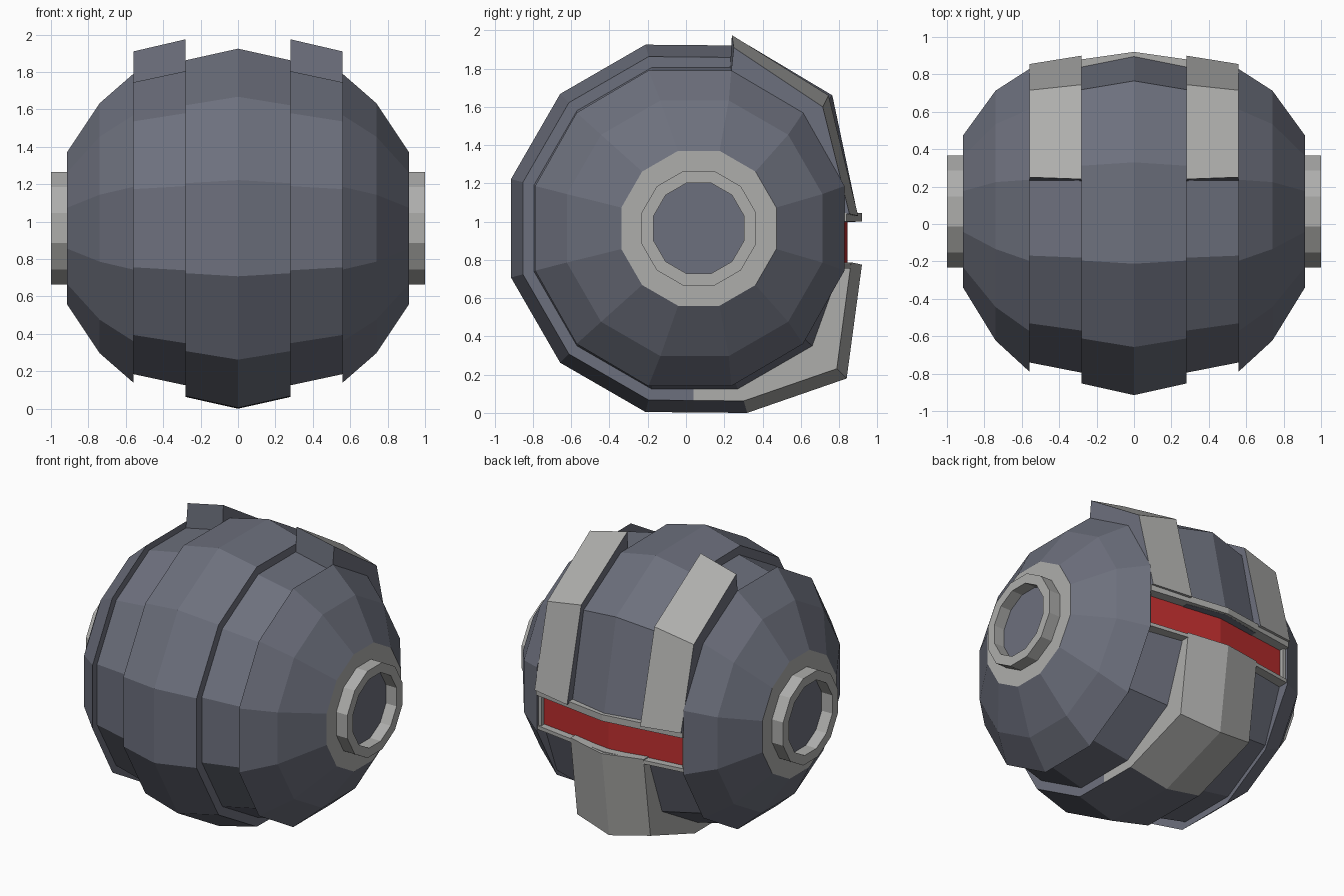
import bpy, bmesh, math

if "Cube" in bpy.data.objects:
    bpy.data.objects.remove(bpy.data.objects["Cube"])

ZC = 0.965   # height of the sideways axis


def material(name, rgb):
    m = bpy.data.materials.new(name)
    m.diffuse_color = (*rgb, 1)
    m.use_nodes = True
    m.node_tree.nodes["Principled BSDF"].inputs["Base Color"].default_value = m.diffuse_color
    return m


BODY = material("slate grey", (0.152, 0.162, 0.205))
TRIM = material("light grey", (0.42, 0.42, 0.41))
RED = material("visor red", (0.52, 0.028, 0.028))


def ring(cy, apothem, ysc=1.0, ymax=9.0):
    """Twelve-sided ring in the YZ plane, flat on top."""
    r = apothem / math.cos(math.radians(15))
    return [(min(cy + ysc * r * math.cos(a), ymax), ZC + r * math.sin(a))
            for a in (math.radians(15 + 30 * k) for k in range(12))]


def scaled(pts, s, cy=0.045):
    return [(cy + (y - cy) * s, ZC + (z - ZC) * s) for y, z in pts]


def loft(name, stations, mats, rule=None, sign=1, loop=False):
    """Join (x, YZ profile) stations; end caps, or closed into a tube by loop."""
    bm = bmesh.new()
    rows = [[bm.verts.new((sign * x, y, z)) for y, z in pts] for x, pts in stations]
    n = len(rows[0])
    pairs = list(zip(rows, rows[1:])) + ([(rows[-1], rows[0])] if loop else [])
    for a, b in pairs:
        for i in range(n):
            j = (i + 1) % n
            bm.faces.new((a[i], a[j], b[j], b[i]))
    if not loop:
        bm.faces.new(rows[0])
        bm.faces.new(rows[-1])
    bmesh.ops.recalc_face_normals(bm, faces=bm.faces)
    bm.normal_update()
    if rule:
        for f in bm.faces:
            f.material_index = rule(f)
    me = bpy.data.meshes.new(name)
    bm.to_mesh(me)
    bm.free()
    for m in mats:
        me.materials.append(m)
    ob = bpy.data.objects.new(name, me)
    bpy.context.collection.objects.link(ob)
    return ob


def banded(name, pts, mats, rule=None):
    """Centre band part: full size in the middle, smaller at the edges."""
    side = scaled(pts, 0.935)
    return loft(name, [(-0.28, side), (0, pts), (0.28, side)], mats, rule)


def bar(name, y_in, y_mid, y_end, z0, z1, mat, half=0.56):
    """Bar across the back, bent at the middle."""
    def rect(y):
        return [(y_in, z0), (y, z0), (y, z1), (y_in, z1)]
    return loft(name, [(-half, rect(y_end)), (0, rect(y_mid)), (half, rect(y_end))], [mat])


# recessed core seen in the grooves
edge, inner = ring(0.04, 0.78, 1, 0.75), ring(0.045, 0.84, 1, 0.80)
loft("recessed_core", [(-0.56, edge), (-0.28, inner), (0.28, inner), (0.56, edge)], [BODY])

# centre band, from the visor slot over the top and front to the underside
hull = [(0.33, 1.92), *ring(0.045, 0.96)[3:9], (0.04, 0.002), (0.04, 1.0),
        (0.905, 1.0), (0.765, 1.66)]
banded("centre_band", hull, [BODY])

# chin guard below the visor, with a dark underside
chin = [(0.04, 0.002), (0.32, 0.0), (0.84, 0.18), (0.92, 0.775),
        (0.75, 0.775), (0.66, 0.32), (0.28, 0.14), (0.04, 0.14)]
banded("chin_guard", chin, [TRIM, BODY],
       lambda f: int(f.normal.z < -0.9 and f.calc_center_median().y < 0.3))

# visor and its frame
bar("visor", 0.70, 0.845, 0.775, 0.77, 1.01, RED)
bar("visor_upper_lip", 0.70, 0.92, 0.84, 1.0, 1.045, TRIM)
bar("visor_lower_lip", 0.70, 0.90, 0.82, 0.755, 0.78, TRIM)

for s, side in ((1, "right"), (-1, "left")):
    # vertical end of the visor frame
    post = [(0.70, 0.76), (0.81, 0.76), (0.81, 1.03), (0.70, 1.03)]
    loft("visor_frame_end_" + side, [(0.54, post), (0.562, post)], [TRIM], None, s)

    # raised brow plate, dark on its front end and sides
    brow_in = [(0.24, 1.975), (0.745, 1.66), (0.90, 1.03),
               (0.76, 1.03), (0.64, 1.54), (0.23, 1.79)]
    brow_out = [(0.25, 1.91), (0.715, 1.60), (0.855, 1.04),
                (0.73, 1.04), (0.60, 1.50), (0.23, 1.73)]
    loft("brow_plate_" + side, [(0.28, brow_in), (0.56, brow_out)], [TRIM, BODY],
         lambda f: int(f.normal.y < -0.3 or abs(f.normal.x) > 0.9), s)

    # domed side cap with a light end face
    loft("side_cap_" + side,
         [(0.56, ring(0.02, 0.825, 0.98)), (0.74, ring(0.045, 0.668)),
          (0.915, ring(0.067, 0.405))], [BODY, TRIM],
         lambda f: int(abs(f.calc_center_median().x) > 0.9), s)

    # hollow hub and its dark floor
    loft("hub_ring_" + side,
         [(x, ring(0.067, r)) for x, r in
          ((0.91, 0.30), (1.0, 0.30), (1.0, 0.237), (0.91, 0.237))],
         [TRIM], None, s, loop=True)
    loft("hub_floor_" + side,
         [(0.912, ring(0.067, 0.24)), (0.919, ring(0.067, 0.24))], [BODY], None, s)
